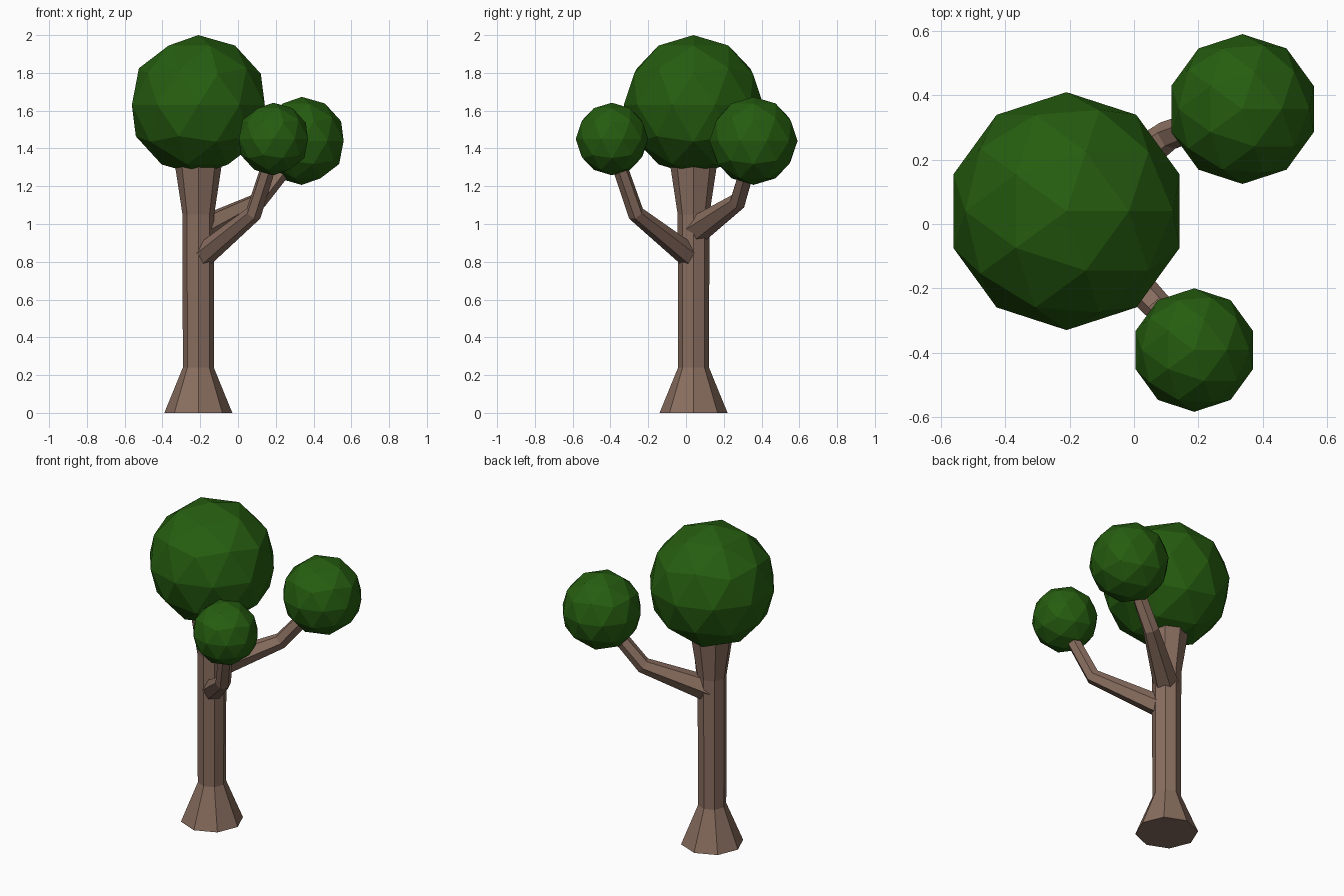
import bpy, bmesh, math
from mathutils import Vector

if "Cube" in bpy.data.objects:
    bpy.data.objects.remove(bpy.data.objects["Cube"])


def material(name, rgb):
    m = bpy.data.materials.new(name)
    m.diffuse_color = (*rgb, 1)
    m.use_nodes = True
    m.node_tree.nodes["Principled BSDF"].inputs["Base Color"].default_value = m.diffuse_color
    return m


bark = material("brown bark", (0.25, 0.155, 0.115))
leaf = material("dark green leaves", (0.019, 0.110, 0.005))


def tube(name, path, sides, mat):
    """Flat-sided tapered tube through (x, y, z, radius) points."""
    pts = [Vector(p[:3]) for p in path]
    bm = bmesh.new()
    rings = []
    for i, p in enumerate(pts):
        before = (p - pts[i - 1]).normalized() if i else Vector()
        after = (pts[i + 1] - p).normalized() if i < len(pts) - 1 else Vector()
        t = (before + after).normalized()
        side = t.cross(Vector((0, 0, 1)))
        side = side.normalized() if side.length > 0.01 else Vector((1, 0, 0))
        up = t.cross(side)
        ring = []
        for k in range(sides):
            a = math.tau * k / sides
            ring.append(bm.verts.new(p + path[i][3] * (side * math.cos(a) + up * math.sin(a))))
        rings.append(ring)
    for a, b in zip(rings, rings[1:]):
        for k in range(sides):
            n = (k + 1) % sides
            bm.faces.new((a[k], a[n], b[n], b[k]))
    bm.faces.new(rings[0][::-1])
    bm.faces.new(rings[-1])
    bmesh.ops.recalc_face_normals(bm, faces=bm.faces)
    me = bpy.data.meshes.new(name)
    bm.to_mesh(me)
    bm.free()
    me.materials.append(mat)
    bpy.context.collection.objects.link(bpy.data.objects.new(name, me))


def foliage(name, centre, radius):
    bpy.ops.mesh.primitive_ico_sphere_add(subdivisions=2, radius=radius, location=centre)
    ob = bpy.context.object
    ob.name = name
    ob.data.materials.append(leaf)


# Trunk with flared foot and crown
X, Y = -0.21, 0.04
tube("trunk", [(X, Y, 0, 0.18), (X, Y, 0.24, 0.082), (X, Y, 1.05, 0.084), (X, Y, 1.34, 0.128)], 8, bark)

# Bent branches
tube("front_branch", [(-0.19, 0.02, 0.83, 0.064), (0.082, -0.265, 1.055, 0.045),
                      (0.18, -0.37, 1.36, 0.04)], 6, bark)
tube("back_branch", [(-0.20, 0.05, 0.965, 0.075), (0.105, 0.275, 1.12, 0.047),
                     (0.30, 0.345, 1.36, 0.042)], 6, bark)

# Leaf balls
foliage("main_foliage", (X, Y, 1.63), 0.37)
foliage("back_foliage", (0.3375, 0.3575, 1.44), 0.233)
foliage("front_foliage", (0.1875, -0.392, 1.45), 0.192)
